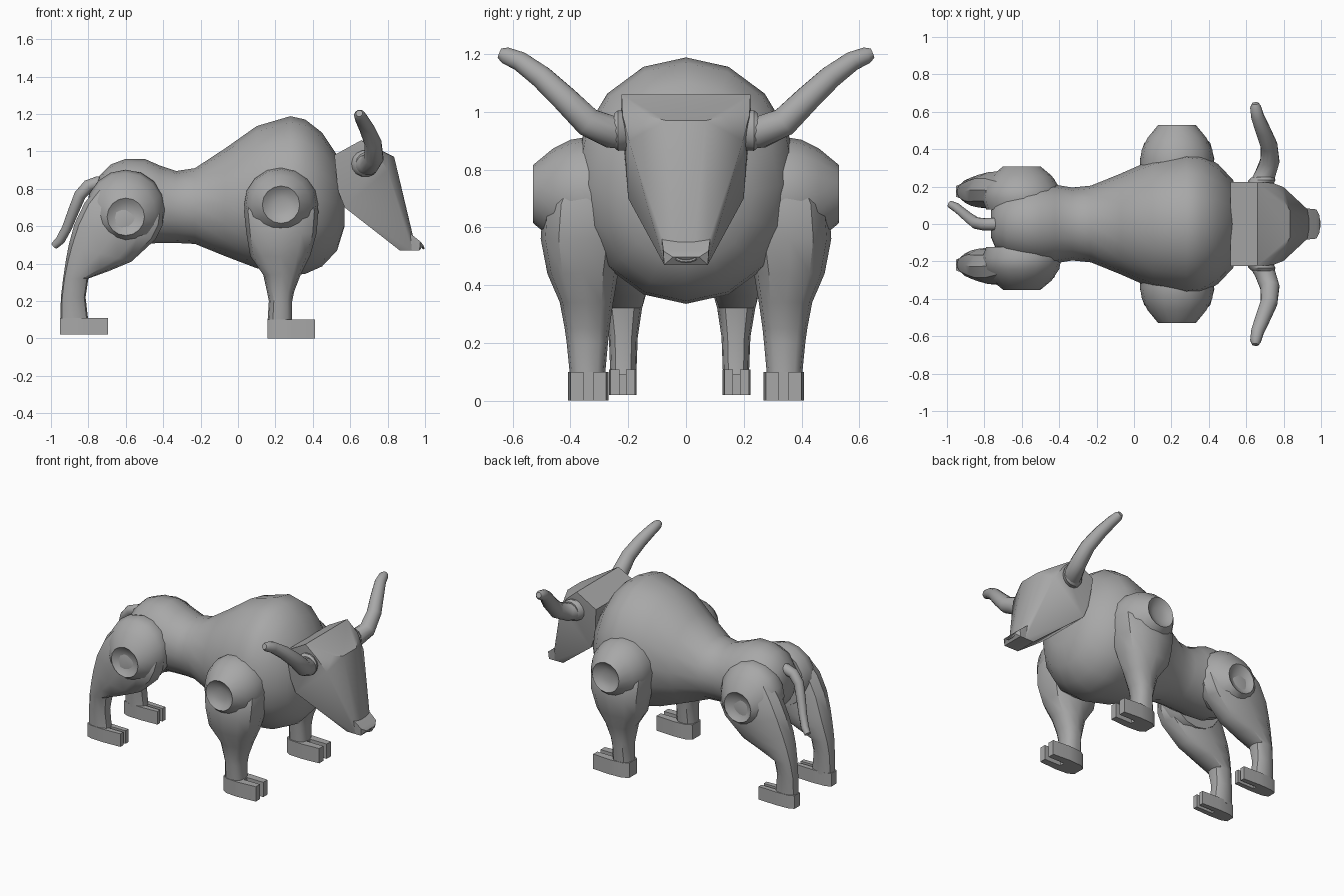
import bpy, bmesh
from math import sin, cos, pi, copysign
from mathutils import Vector as V

if "Cube" in bpy.data.objects:
    bpy.data.objects.remove(bpy.data.objects["Cube"])

GREY = bpy.data.materials.new("dark_grey")
GREY.diffuse_color = (.39, .39, .39, 1)
GREY.use_nodes = True
GREY.node_tree.nodes["Principled BSDF"].inputs["Base Color"].default_value = GREY.diffuse_color


def finish(bm, name, angle=35):
    bmesh.ops.recalc_face_normals(bm, faces=bm.faces)
    me = bpy.data.meshes.new(name)
    bm.to_mesh(me)
    bm.free()
    me.materials.append(GREY)
    ob = bpy.data.objects.new(name, me)
    bpy.context.collection.objects.link(ob)
    bpy.ops.object.select_all(action='DESELECT')
    ob.select_set(True)
    bpy.context.view_layer.objects.active = ob
    bpy.ops.object.shade_smooth_by_angle(angle=angle * pi / 180)
    return ob


def ring(c, u, v, n, power=1):
    # power below 1 makes the oval boxier
    def f(t):
        return copysign(abs(t) ** power, t)
    return [V(c) + V(u) * f(cos(2 * pi * i / n)) + V(v) * f(sin(2 * pi * i / n)) for i in range(n)]


def loft(name, rings, angle=35):
    bm = bmesh.new()
    rows = [[bm.verts.new(p) for p in r] for r in rings]
    n = len(rows[0])
    for a, b in zip(rows, rows[1:]):
        for i in range(n):
            bm.faces.new((a[i], a[(i + 1) % n], b[(i + 1) % n], b[i]))
    bm.faces.new(rows[0])
    bm.faces.new(rows[-1])
    return finish(bm, name, angle)


def tube(name, path, n, ref):
    # path rows: x, y, z, radius; ref is a direction the path never follows
    pts = [V(p[:3]) for p in path]
    rings = []
    for i, p in enumerate(path):
        t = (pts[min(i + 1, len(pts) - 1)] - pts[max(i - 1, 0)]).normalized()
        u = t.cross(V(ref)).normalized()
        rings.append(ring(p[:3], u * p[3], t.cross(u) * p[3], n))
    return loft(name, rings, 50)


def hull(name, pts, angle):
    # convex solid from points mirrored over y
    bm = bmesh.new()
    for x, y, z in pts:
        for s in ((1, -1) if y else (1,)):
            bm.verts.new((x, s * y, z))
    bmesh.ops.convex_hull(bm, input=bm.verts)
    return finish(bm, name, angle)


def joint(name, x, s, y0, rows):
    # dome around the y axis, ending in a concave dish; rows: y, radius, z
    return loft(name, [ring((x, y0 + s * y, z), (r, 0, 0), (0, 0, r), 16) for y, r, z in rows], 40)


def leg(name, s, y0, rows):
    # rows: back x, back z, front x, front z, inner y, outer y
    rings = []
    for bx, bz, fx, fz, yi, yo in rows:
        c = ((bx + fx) / 2, y0 + s * (yi + yo) / 2, (bz + fz) / 2)
        rings.append(ring(c, ((fx - bx) / 2, 0, (fz - bz) / 2), (0, (yo - yi) / 2, 0), 12, .8))
    return loft(name, rings)


def hoof(name, x0, x1, yc, w, z0, z1):
    # U-shaped outline: rounded heel and two toes
    l, g = x1 - x0, w * 0.25
    half = [(x0 + l * .52, g), (x1, g), (x1, w * .88), (x0 + l * .5, w),
            (x0 + l * .15, w * .92), (x0, w * .6)]
    outline = half + [(x, -y) for x, y in reversed(half)]
    bm = bmesh.new()
    f = bm.faces.new([bm.verts.new((x, yc + y, z0)) for x, y in outline])
    ext = bmesh.ops.extrude_face_region(bm, geom=[f])
    up = [v for v in ext['geom'] if isinstance(v, bmesh.types.BMVert)]
    bmesh.ops.translate(bm, verts=up, vec=(0, 0, z1 - z0))
    bm.faces.new([v for v in bm.verts if v not in up]) if not any(
        all(v not in up for v in fc.verts) for fc in bm.faces) else None
    return finish(bm, name)


# Body from rump to chest: x, top z, bottom z, half width
body = [(-.765, .80, .66, .07), (-.74, .87, .59, .13), (-.68, .93, .54, .18), (-.6, .96, .51, .205),
        (-.5, .96, .505, .215), (-.42, .925, .51, .21), (-.33, .895, .51, .195), (-.23, .91, .505, .205),
        (-.07, 1.015, .44, .27), (.1, 1.135, .375, .345), (.28, 1.188, .335, .385), (.36, 1.17, .345, .375),
        (.45, 1.1, .385, .32), (.53, .98, .47, .235), (.57, .85, .60, .12)]
loft("body", [ring((x, 0, (t + b) / 2), (0, w, 0), (0, 0, (t - b) / 2), 16) for x, t, b, w in body])

# Head wedge with rounded brow, and muzzle
hull("head", [(.515, .225, .98), (.66, .223, 1.06), (.74, .22, .99), (.80, .197, .90), (.835, .07, .97),
              (.80, .13, .985), (.928, .078, .55), (.935, .03, .55), (.93, .075, .47), (.865, .075, .47),
              (.57, .2, .70), (.535, .205, .79)], 40)
hull("muzzle", [(.91, .085, .57), (.975, .078, .518), (.992, .045, .497), (.97, .076, .47), (.87, .075, .47)], 25)

# Nose ring
tube("nose_ring", [(.978 + .014 * sin(a), .037 * cos(a), .5 - .018 * sin(a), .006)
                   for a in [pi * i / 8 for i in range(9)]], 6, (1, 0, .3))

# Tail
tube("tail", [(-.68, 0, .83, .035), (-.75, 0, .832, .035), (-.80, -.002, .815, .034), (-.845, .005, .765, .032),
              (-.88, .03, .68, .029), (-.915, .06, .59, .026), (-.95, .088, .525, .025), (-.982, .105, .495, .02)],
     10, (0, 1, 0))

HIND_Y = -.022
for s, side in ((-1, "right"), (1, "left")):
    # Horn and its collar
    horn = [(.66, .18, .93, .06), (.70, .26, .93, .057), (.727, .34, .965, .052), (.722, .42, 1.045, .046),
            (.69, .5, 1.12, .041), (.66, .575, 1.175, .035), (.65, .625, 1.195, .03), (.648, .645, 1.203, .018)]
    tube(side + "_horn", [(x, s * y, z, r) for x, y, z, r in horn], 12, (1, 0, .3))
    loft(side + "_horn_collar", [ring((.67 + (y - .2) * .4, s * y, .935), (r, 0, 0), (0, 0, r), 14)
                                 for y, r in ((.18, .068), (.235, .072), (.25, .06))])

    # Front leg
    joint(side + "_shoulder", .23, s, 0,
          [(.2, .19, .715), (.34, .198, .715), (.4, .188, .715), (.46, .158, .715), (.523, .106, .715),
           (.529, .1, .715), (.51, .075, .715), (.5, .04, .715), (.498, .01, .715)])
    leg(side + "_front_leg", s, 0,
        [(.05, .76, .41, .76, .2, .455), (.032, .68, .43, .68, .2, .495), (.045, .56, .42, .56, .21, .503),
         (.065, .44, .385, .44, .235, .48), (.135, .34, .335, .34, .252, .437), (.155, .25, .3, .25, .265, .42),
         (.165, .2, .29, .2, .27, .413), (.158, .09, .29, .09, .28, .402)])
    hoof(side + "_front_hoof", .157, .413, s * .338, .07, 0, .1)

    # Hind leg
    joint(side + "_hip", -.6, s, HIND_Y,
          [(.1, .19, .69), (.16, .212, .69), (.22, .2, .685), (.28, .16, .67), (.325, .106, .655), (.33, .1, .65),
           (.312, .075, .65), (.302, .04, .65), (.3, .01, .65)])
    leg(side + "_hind_leg", s, HIND_Y,
        [(-.75, .81, -.40, .66, .11, .285), (-.82, .725, -.405, .60, .1, .31), (-.875, .61, -.44, .53, .1, .31),
         (-.905, .5, -.57, .41, .1, .295), (-.92, .42, -.69, .36, .11, .28), (-.935, .32, -.80, .32, .13, .262),
         (-.947, .22, -.815, .22, .145, .245), (-.95, .09, -.80, .09, .15, .24)])
    hoof(side + "_hind_hoof", -.952, -.695, HIND_Y + s * .197, .048, .02, .108)
